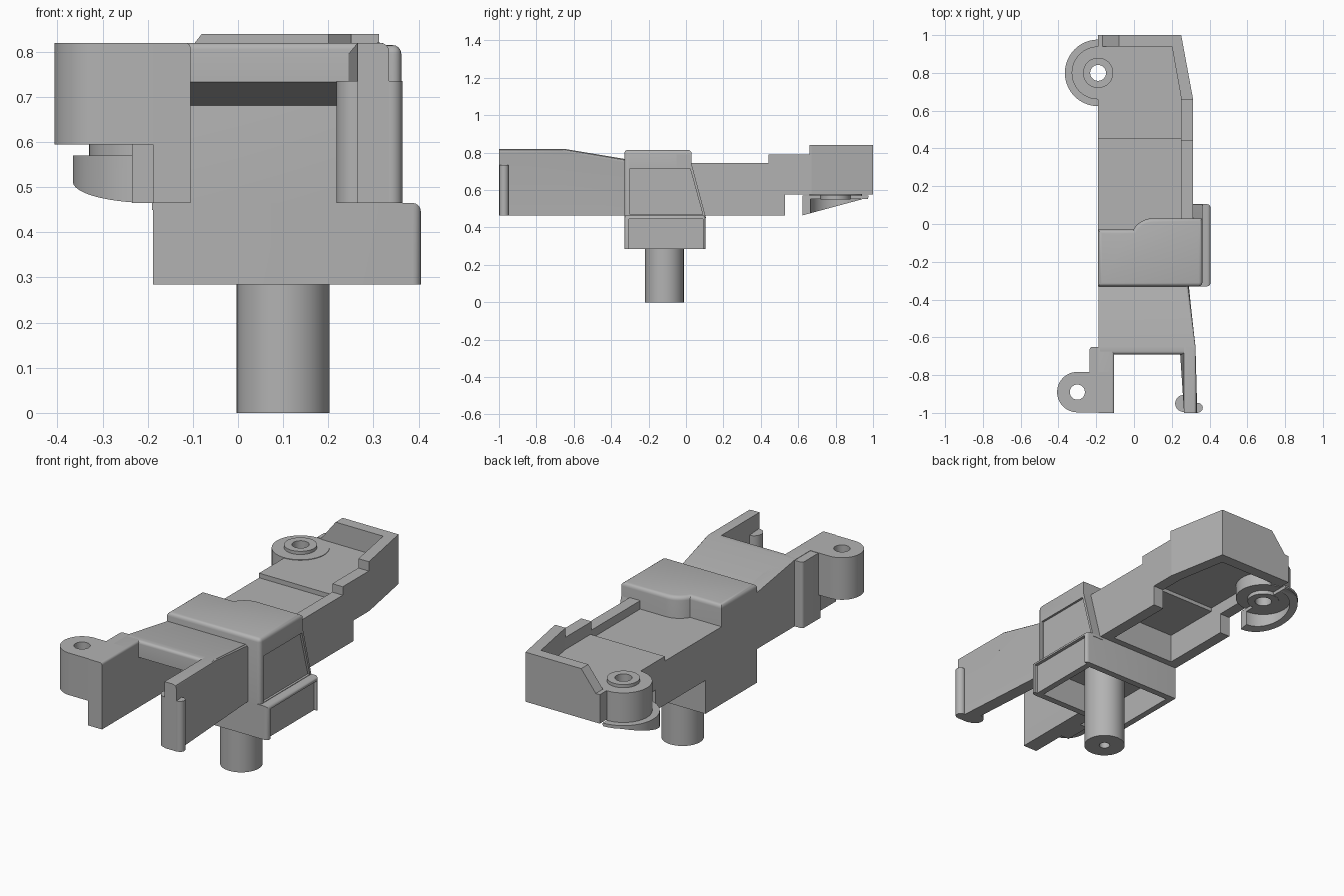
import bpy, bmesh, math
from mathutils import Matrix, Vector

default = bpy.data.objects.get("Cube")
if default:
    bpy.data.objects.remove(default, do_unlink=True)

GREY = (0.45, 0.45, 0.45, 1)
grey = bpy.data.materials.new("plain_grey")
grey.use_nodes = True
grey.diffuse_color = GREY
grey.node_tree.nodes["Principled BSDF"].inputs["Base Color"].default_value = GREY


def prism(name, outline, low, high, axis="z"):
    """Extrude an (x, y) outline along z, or a (y, z) outline along x."""
    bm = bmesh.new()
    place = (lambda p: (p[0], p[1], low)) if axis == "z" else (lambda p: (low, p[0], p[1]))
    face = bm.faces.new([bm.verts.new(place(p)) for p in outline])
    new = bmesh.ops.extrude_face_region(bm, geom=[face])["geom"]
    shift = Vector((0, 0, high - low)) if axis == "z" else Vector((high - low, 0, 0))
    bmesh.ops.translate(bm, vec=shift, verts=[v for v in new if isinstance(v, bmesh.types.BMVert)])
    bmesh.ops.recalc_face_normals(bm, faces=bm.faces)
    mesh = bpy.data.meshes.new(name)
    bm.to_mesh(mesh)
    bm.free()
    mesh.materials.append(grey)
    obj = bpy.data.objects.new(name, mesh)
    bpy.context.collection.objects.link(obj)
    return obj


def box(name, x, y, z):
    return prism(name, [(x[0], y[0]), (x[1], y[0]), (x[1], y[1]), (x[0], y[1])], *z)


def arc(centre, r, start=0, end=360, n=48):
    count = n if end - start == 360 else n + 1
    angles = [math.radians(start + (end - start) * i / n) for i in range(count)]
    return [(centre[0] + r * math.cos(a), centre[1] + r * math.sin(a)) for a in angles]


def cylinder(name, centre, r, low, high):
    return prism(name, arc(centre, r), low, high)


def soften(obj, width, rule):
    """Round the edges whose midpoint satisfies the rule."""
    bm = bmesh.new()
    bm.from_mesh(obj.data)
    edges = [e for e in bm.edges if rule((e.verts[0].co + e.verts[1].co) / 2)]
    bmesh.ops.bevel(bm, geom=edges, offset=width, segments=4, profile=0.5, affect="EDGES")
    bm.to_mesh(obj.data)
    bm.free()


def cut(objects, cutter):
    cutter.hide_render = True
    for obj in objects:
        mod = obj.modifiers.new("cut", "BOOLEAN")
        mod.operation, mod.object, mod.solver = "DIFFERENCE", cutter, "EXACT"
        bpy.context.view_layer.objects.active = obj
        bpy.ops.object.modifier_apply(modifier=mod.name)
    bpy.data.objects.remove(cutter, do_unlink=True)


# Peg and hollow base
PEG = (0.1, -0.115)
peg = cylinder("peg", PEG, 0.103, 0, 0.46)
cut([peg], cylinder("peg_bore", PEG, 0.027, -0.1, 0.15))
base = box("base", (-0.188, 0.405), (-0.33, 0.105), (0.285, 0.465))
soften(base, 0.018, lambda m: m.x > 0.4 and m.z > 0.3)
cut([base], box("base_cavity", (-0.155, 0.355), (-0.295, 0.07), (0.2, 0.44)))
cut([base], box("base_side_recess", (0.388, 0.5), (-0.305, 0.09), (0.2, 0.445)))

# Central block with a curved rear step, and the sloping fin behind its side
step = arc((0.1, -0.09), 0.12, 90, 150, 10)
block = prism("central_block", [(-0.19, -0.33), (0.362, -0.33), (0.362, 0.03)] + step +
              [(-0.02, -0.03), (-0.19, -0.03)], 0.45, 0.815)
soften(block, 0.02, lambda m: m.z > 0.81 or (m.x > 0.36 and m.y < -0.3))
fin = prism("sloping_fin", [(-0.05, 0.45), (-0.05, 0.79), (0.022, 0.79), (0.03, 0.74), (0.107, 0.45)],
            0.3, 0.362, "x")
cut([block, fin], prism("side_recess", [(-0.3, 0.468), (-0.3, 0.715), (0.022, 0.715), (0.09, 0.468)],
                        0.35, 0.5, "x"))

# Front deck and its two arms
deck = prism("front_deck", [(-0.69, 0.733), (-0.69, 0.82), (-0.65, 0.82), (-0.32, 0.765), (-0.32, 0.68)],
             -0.18, 0.32, "x")
side = [(-1, 0.465), (-1, 0.82), (-0.65, 0.82), (-0.32, 0.765), (-0.32, 0.465)]
left_arm = prism("inner_arm", side, -0.188, -0.105, "x")
right_arm = prism("outer_arm", side, 0.265, 0.335, "x")
for part in (deck, right_arm):
    for v in part.data.vertices:
        if v.co.x > 0.2 and v.co.y > -0.4:
            v.co.x -= 0.045
soften(deck, 0.015, lambda m: m.y < -0.68 and m.z > 0.8)
soften(right_arm, 0.02, lambda m: m.z > 0.77 and m.x > 0.31)
soften(left_arm, 0.012, lambda m: m.z > 0.77 and m.x > -0.12)

# Clip lugs on the outer arm
cylinder("inner_lug", (0.263, -0.95), 0.045, 0.465, 0.735)
cylinder("outer_lug", (0.339, -0.973), 0.025, 0.465, 0.735)

# Front hinge knuckle and its rib
FRONT_HINGE = (-0.3, -0.89)
knuckle = prism("front_knuckle", arc(FRONT_HINGE, 0.107, 90, 270, 28) +
                [(-0.12, -0.997), (-0.12, -0.783)], 0.595, 0.82)
cut([knuckle], cylinder("front_bore", FRONT_HINGE, 0.04, 0.5, 0.9))
rib = box("front_rib", (-0.235, -0.165), (-0.8, -0.65), (0.465, 0.818))
soften(rib, 0.015, lambda m: m.x < -0.23 and m.y > -0.66)

# Rear body: floors, walls and the front filler
box("front_floor", (-0.188, 0.28), (-0.1, 0.46), (0.62, 0.70))
rear_floor = prism("rear_floor", [(-0.188, 0.45), (0.28, 0.45), (0.28, 0.67), (0.22, 0.97), (-0.188, 0.97)],
                   0.64, 0.725)
box("front_filler", (-0.17, 0.29), (-0.1, 0.14), (0.465, 0.69))
left_wall = prism("left_wall", [(-0.1, 0.465), (0.53, 0.465), (0.53, 0.575), (0.99, 0.575),
                                (0.99, 0.725), (0.45, 0.725), (0.45, 0.70), (-0.1, 0.70)],
                  -0.19, -0.13, "x")
prism("right_wall", [(-0.1, 0.465), (0.53, 0.465), (0.53, 0.575), (0.67, 0.575), (0.67, 0.84),
                     (0.66, 0.84), (0.66, 0.79), (0.44, 0.79), (0.44, 0.745), (-0.1, 0.745)],
      0.25, 0.312, "x")
prism("slanted_wall", [(0.25, 0.665), (0.312, 0.665), (0.25, 1), (0.19, 1)], 0.575, 0.84)
back_wall = box("back_wall", (-0.19, 0.25), (0.94, 1), (0.575, 0.84))
for v in back_wall.data.vertices:
    if v.co.x < 0 and v.co.z > 0.8:
        v.co.z = 0.73
cap = prism("back_wall_top", [(-0.19, 0.94), (0.235, 0.94), (0.25, 1), (-0.19, 1)], 0.7, 0.84)
for v in cap.data.vertices:
    if v.co.x < 0:
        v.co.x = -0.08 if v.co.z > 0.8 else -0.19
for v in back_wall.data.vertices:
    if v.co.z > 0.7:
        v.co.z = 0.73

# Rear hinge: barrel, raised collar, hub and the wedge-shaped half ring beneath
REAR_HINGE = (-0.19, 0.8)
barrel = cylinder("rear_barrel", REAR_HINGE, 0.14, 0.57, 0.728)
collar = cylinder("rear_collar", REAR_HINGE, 0.08, 0.55, 0.745)
ring = prism("rear_half_ring", arc(REAR_HINGE, 0.176, 90, 270) + arc(REAR_HINGE, 0.135, 90, 270)[::-1],
             0.465, 0.57)
for v in ring.data.vertices:
    if v.co.z < 0.5:
        v.co.z = 0.465 + (v.co.y - 0.624) * 0.27
lip = prism("rear_ring_lip", arc(REAR_HINGE, 0.174, 90, 270), 0.552, 0.57)
cut([barrel, collar, lip, rear_floor, left_wall],
    cylinder("rear_bore", REAR_HINGE, 0.042, 0.4, 0.9))

# Smooth the curved surfaces while keeping hard edges
bpy.ops.object.select_all(action="DESELECT")
for obj in bpy.context.collection.objects:
    if obj.type == "MESH" and grey.name in obj.data.materials:
        obj.select_set(True)
        bpy.context.view_layer.objects.active = obj
bpy.ops.object.shade_smooth_by_angle(angle=math.radians(30))
